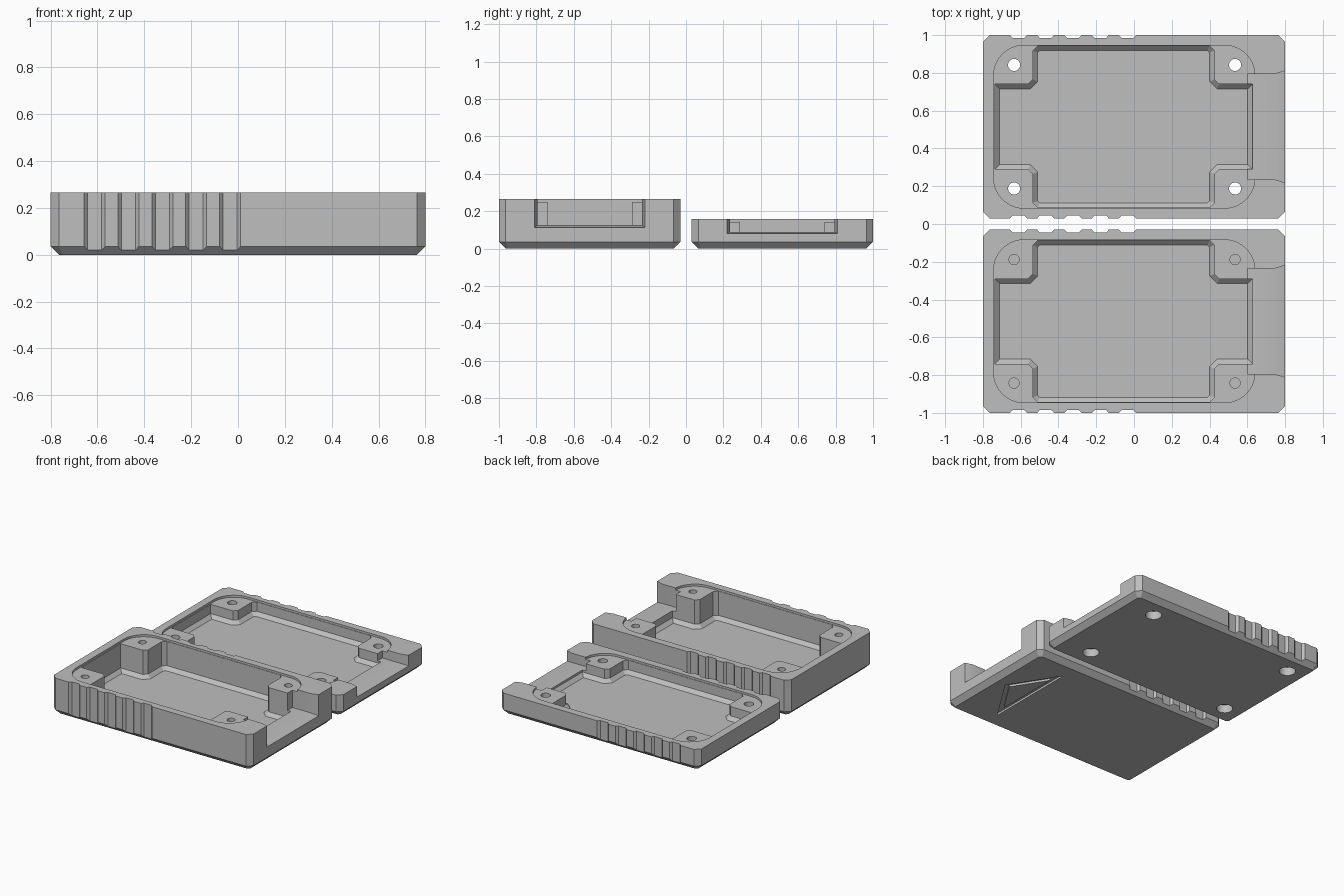
import bpy, bmesh, math
from mathutils import Vector

if "Cube" in bpy.data.objects:
    bpy.data.objects.remove(bpy.data.objects["Cube"])

grey = bpy.data.materials.new("plain_grey")
grey.diffuse_color = (0.52, 0.52, 0.52, 1)
grey.use_nodes = True
grey.node_tree.nodes["Principled BSDF"].inputs["Base Color"].default_value = grey.diffuse_color


def loft(name, rings, closed=False):
    """Join equal-length rings of 3D points into a solid."""
    bm = bmesh.new()
    vs = [[bm.verts.new(p) for p in r] for r in rings]
    n = len(vs[0])
    pairs = list(zip(vs, vs[1:]))
    if closed:
        pairs.append((vs[-1], vs[0]))
    else:
        bm.faces.new(vs[0])
        bm.faces.new(vs[-1])
    for a, b in pairs:
        for i in range(n):
            j = (i + 1) % n
            bm.faces.new((a[i], a[j], b[j], b[i]))
    bmesh.ops.recalc_face_normals(bm, faces=bm.faces)
    me = bpy.data.meshes.new(name)
    bm.to_mesh(me)
    bm.free()
    ob = bpy.data.objects.new(name, me)
    bpy.context.collection.objects.link(ob)
    me.materials.append(grey)
    return ob


def at(poly, z):
    return [(x, y, z) for x, y in poly]


def inset(poly, d):
    """Mitred inward offset of a counter-clockwise outline."""
    out = []
    n = len(poly)
    for i in range(n):
        p, q, r = (Vector(poly[k % n]) for k in (i - 1, i, i + 1))
        a, b = (q - p).normalized(), (r - q).normalized()
        na, nb = Vector((-a.y, a.x)), Vector((-b.y, b.x))
        out.append(tuple(q + (na + nb) * (d / (1 + na.dot(nb)))))
    return out


def circle(cx, cy, r, n=32, a0=0.0, a1=2 * math.pi, end=False):
    m = n - 1 if end else n
    return [(cx + r * math.cos(a0 + (a1 - a0) * i / m),
             cy + r * math.sin(a0 + (a1 - a0) * i / m)) for i in range(n)]


def rounded(x0, x1, y, r):
    pts = []
    for k, (cx, cy) in enumerate([(x1 - r, y - r), (x0 + r, y - r),
                                  (x0 + r, r - y), (x1 - r, r - y)]):
        pts += circle(cx, cy, r, 12, k * math.pi / 2, (k + 1) * math.pi / 2, True)
    return pts


def clipped(x0, x1, y, c):
    return [(x1, -y + c), (x1, y - c), (x1 - c, y), (x0 + c, y),
            (x0, y - c), (x0, c - y), (x0 + c, -y), (x1 - c, -y)]


def cross():
    """Cross-shaped cavity outline with clipped corners."""
    cx, hx, ax, hy, ay, c = -0.055, 0.48, 0.682, 0.428, 0.225, 0.025
    q = [(ax, ay), (hx + c, ay), (hx, ay + c), (hx, hy - c), (hx - c, hy)]
    pts = []
    for sx, sy in ((1, 1), (-1, 1), (-1, -1), (1, -1)):
        part = [(cx + sx * x, sy * y) for x, y in q]
        pts += part if sx * sy > 0 else part[::-1]
    return pts


def cut(ob, cutter):
    cutter.hide_render = True
    m = ob.modifiers.new("cut", 'BOOLEAN')
    m.operation = 'DIFFERENCE'
    m.solver = 'EXACT'
    m.object = cutter
    bpy.context.view_layer.objects.active = ob
    bpy.ops.object.modifier_apply(modifier=m.name)
    bpy.data.objects.remove(cutter)


def tray(name, yc, h, notch_in, notch_out, through):
    # body with chamfered foot
    outline = clipped(-0.8, 0.8, 0.485, 0.036)
    ob = loft(name, [at(inset(outline, 0.036), 0), at(outline, 0.036), at(outline, h)])

    # shallow seat around the rim, then the cross cavity with sloped foot
    cut(ob, loft("seat", [at(rounded(-0.743, 0.64, 0.431, 0.16), z)
                          for z in (h - 0.015, h + 0.1)]))
    floor, c = 0.05, cross()
    cut(ob, loft("cavity", [at(inset(c, 0.025), floor), at(c, floor + 0.025),
                            at(c, h + 0.1)]))

    # flared opening in the right wall
    rings = []
    for x, w, z in ((0.6, 0.28, notch_in), (0.748, 0.28, notch_in),
                    (0.8, 0.296, notch_out),
                    (0.852, 0.312, 2 * notch_out - notch_in)):
        rings.append([(x, -w, z), (x, w, z), (x, w, h + 0.1), (x, -w, h + 0.1)])
    cut(ob, loft("opening", rings))

    # grip grooves on both long sides
    for i in range(5):
        gx = -0.612 + i * 0.1445
        for s in (1, -1):
            prof = [(gx - 0.03, s * 0.469), (gx + 0.03, s * 0.469),
                    (gx + 0.06, s * 0.501), (gx - 0.06, s * 0.501)]
            cut(ob, loft("groove", [at(prof, -0.1), at(prof, h + 0.1)]))

    # screw holes in the corner posts
    for x in (-0.635, 0.535):
        for y in (-0.327, 0.327):
            r = 0.032 if through else 0.027
            z0 = -0.1 if through else 0.06
            cut(ob, loft("hole", [at(circle(x, y, r), z) for z in (z0, h + 0.1)]))
            if through:
                cut(ob, loft("head_recess", [at(circle(x, y, 0.055), z)
                                             for z in (-0.1, 0.06)]))
    # triangular groove under the closed tray
    if not through:
        tri = [(0.475, 0.345), (0.475, -0.345), (0.695, 0.0)]
        small = inset(tri, 0.03)
        cut(ob, loft("triangle", [at(tri, -0.05), at(tri, 0.015),
                                  at(small, 0.015), at(small, -0.05)], True))

    ob.location.y = yc
    bpy.ops.object.select_all(action='DESELECT')
    ob.select_set(True)
    bpy.context.view_layer.objects.active = ob
    bpy.ops.object.shade_smooth_by_angle(angle=math.radians(25))


tray("deep_tray", -0.515, 0.265, 0.125, 0.112, False)
tray("shallow_tray", 0.515, 0.157, 0.09, 0.08, True)
